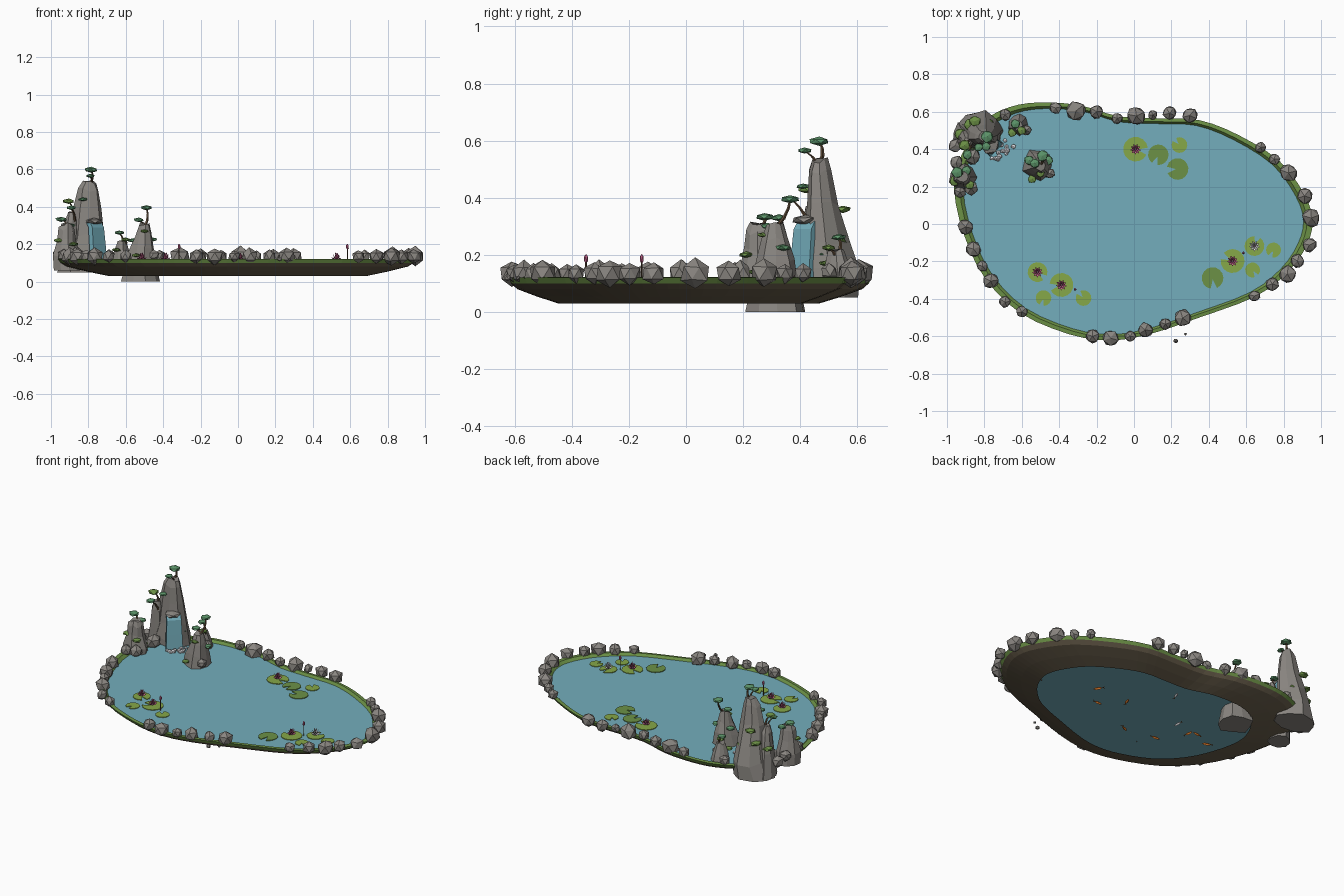
import bpy, bmesh, math, random
from mathutils import Vector, Matrix

if "Cube" in bpy.data.objects:
    bpy.data.objects.remove(bpy.data.objects["Cube"])

random.seed(4)


def material(name, *rgb):
    m = bpy.data.materials.new(name)
    lin = [((c / 255 + 0.055) / 1.055) ** 2.4 for c in rgb]
    m.diffuse_color = (*lin, 1)
    m.use_nodes = True
    m.node_tree.nodes["Principled BSDF"].inputs["Base Color"].default_value = m.diffuse_color
    return m


WATER = material("water_blue", 116, 174, 188)
GRASS = material("grass_green", 108, 145, 70)
DIRT = material("earth_brown", 106, 95, 76)
ROCK = material("rock_grey", 138, 134, 129)
LEAF = material("pine_green", 92, 148, 105)
LILY = material("lily_green", 134, 168, 72)
PINK = material("petal_pink", 190, 95, 135)
WHITE = material("foam_white", 222, 222, 226)
ORANGE = material("fish_orange", 225, 125, 45)
BARK = material("bark_brown", 98, 78, 58)


def add(name, verts, faces, mat):
    me = bpy.data.meshes.new(name)
    me.from_pydata([tuple(v) for v in verts], [], faces)
    me.materials.append(mat)
    ob = bpy.data.objects.new(name, me)
    bpy.context.collection.objects.link(ob)
    return ob


def loft(name, rings, mat, bottom=True, top=True):
    n = len(rings[0])
    verts = [v for r in rings for v in r]
    faces = [(k * n + i, k * n + (i + 1) % n, (k + 1) * n + (i + 1) % n, (k + 1) * n + i)
             for k in range(len(rings) - 1) for i in range(n)]
    if bottom:
        faces.append(tuple(reversed(range(n))))
    if top:
        faces.append(tuple(range(len(verts) - n, len(verts))))
    return add(name, verts, faces, mat)


def boulder(name, loc, size, mat, jitter=0.12, sub=1):
    bm = bmesh.new()
    bmesh.ops.create_icosphere(bm, subdivisions=sub, radius=1)
    turn = Matrix.Rotation(random.uniform(0, 6.3), 3, 'Z')
    for v in bm.verts:
        p = turn @ (v.co * random.uniform(1 - jitter, 1 + jitter))
        v.co = Vector(loc) + Vector(p[i] * size[i] for i in range(3))
    me = bpy.data.meshes.new(name)
    bm.to_mesh(me)
    bm.free()
    me.materials.append(mat)
    bpy.context.collection.objects.link(bpy.data.objects.new(name, me))


# Pond outline, smoothed through a few control points
CTRL = [(-.505, .65), (-.29, .635), (-.08, .575), (.14, .565), (.35, .555), (.56, .475),
        (.78, .335), (.91, .16), (.955, .02), (.925, -.11), (.83, -.25), (.655, -.385),
        (.35, -.5), (.08, -.59), (-.13, -.622), (-.345, -.59), (-.61, -.475), (-.8, -.285),
        (-.91, -.055), (-.962, .19), (-.92, .375), (-.8, .55), (-.665, .625)]
CTRL = [Vector(p) for p in reversed(CTRL)]
outline = []
for i in range(len(CTRL)):
    a, b, c, d = (CTRL[(i + k - 1) % len(CTRL)] for k in range(4))
    for t in (0, 1 / 3, 2 / 3):
        outline.append(.5 * (2 * b + (c - a) * t + (2 * a - 5 * b + 4 * c - d) * t * t
                             + (3 * b - a - 3 * c + d) * t ** 3))


def ring(s, z):
    return [(p.x * s, p.y * s, z) for p in outline]


# Basin, grass bank and water surface; the basin is open underneath
loft("basin", [ring(.72, .03), ring(.84, .054), ring(.95, .08), ring(.985, .1)], DIRT, False, False)
loft("grass_bank", [ring(.985, .1), ring(1, .12), ring(.968, .122), ring(.945, .103)], GRASS, False, False)
add("water_surface", ring(.957, .106), [tuple(range(len(outline)))], WATER)

# Boulders along the bank: x, y, radius
BANK = [(-.42, .62, .034), (-.31, .605, .053), (-.2, .6, .038), (-.09, .565, .032), (.013, .578, .052),
        (.1, .583, .027), (.19, .592, .038), (.297, .58, .043), (.677, .41, .032), (.75, .347, .032),
        (.826, .273, .048), (.912, .15, .043), (.948, .032, .05), (.938, -.112, .04), (.874, -.198, .038),
        (.82, -.267, .048), (.74, -.32, .038), (.644, -.385, .032), (.26, -.503, .048), (.168, -.535, .032),
        (.06, -.567, .043), (-.02, -.6, .032), (-.125, -.61, .043), (-.222, -.6, .038), (-.6, -.47, .032),
        (-.69, -.417, .032), (-.767, -.305, .043), (-.81, -.225, .032), (-.858, -.134, .043),
        (-.9, -.016, .044)]
for x, y, r in BANK:
    boulder("bank_boulder", (x, y, .135), (r * 1.05, r * 1.05, r * .95 + .004), ROCK, .1)
for x, y, r in [(.223, -.625, .013), (.275, -.588, .008)]:
    boulder("pebble", (x, y, .12), (r, r, r), ROCK)


# Tall faceted rocks: rings of z, x, y, radius x, radius y
def crag(name, levels, sides=9):
    wob = [random.uniform(.87, 1.13) for _ in range(sides)]
    rings = []
    for z, x, y, rx, ry in levels:
        row = []
        for i in range(sides):
            a = math.tau * i / sides
            w = wob[i] * random.uniform(.93, 1.07)
            row.append((x + rx * w * math.cos(a), y + ry * w * math.sin(a),
                        z + (random.uniform(-.012, .012) if z > .06 else 0)))
        rings.append(row)
    loft(name, rings, ROCK)


crag("waterfall_cliff", [(.05, -.83, .495, .13, .095), (.15, -.815, .5, .11, .1), (.25, -.81, .49, .09, .08),
                         (.38, -.805, .475, .075, .055), (.49, -.8, .468, .055, .04), (.53, -.795, .468, .035, .028)])
crag("side_spire", [(.06, -.9, .47, .07, .07), (.2, -.895, .455, .05, .055), (.32, -.89, .445, .035, .04),
                    (.37, -.89, .44, .02, .02)])
crag("left_crag", [(.06, -.915, .25, .07, .075), (.14, -.915, .25, .07, .07), (.22, -.918, .25, .05, .05),
                   (.28, -.915, .25, .042, .042), (.31, -.915, .25, .03, .03)])
crag("pond_crag", [(0, -.515, .32, .105, .105), (.1, -.515, .315, .08, .085), (.18, -.51, .315, .065, .07),
                   (.25, -.505, .315, .046, .048), (.31, -.5, .312, .028, .03)])
crag("small_crag", [(.08, -.62, .53, .05, .06), (.15, -.62, .53, .042, .045), (.21, -.62, .525, .022, .025)])
for x, y, r in [(-.86, .36, .045), (-.95, .33, .04), (-.955, .42, .04), (-.87, .19, .04), (-.93, .17, .035),
                (-.69, .585, .035), (-.575, .5, .03), (-.45, .27, .03)]:
    boulder("foot_boulder", (x, y, .14), (r, r, r), ROCK)

# Waterfall sheet leaving a ledge diagonally toward the pond
OUT, ACROSS = Vector((.707, -.707, 0)), Vector((.707, .707, 0))
sheet = []
for z, o, w in [(.1, .03, .05), (.2, .02, .047), (.29, .01, .044), (.32, -.01, .042)]:
    c = Vector((-.755, .415, z)) + OUT * o
    sheet.append([c - ACROSS * w - OUT * .03, c - ACROSS * w, c + ACROSS * w, c + ACROSS * w - OUT * .03])
loft("waterfall", sheet, WATER)
boulder("waterfall_ledge", (-.77, .42, .322), (.052, .052, .017), ROCK, .1)
for i in range(14):
    p = Vector((-.715, .395, .112)) + ACROSS * random.uniform(-.065, .065) + OUT * random.uniform(-.02, .04)
    r = random.uniform(.01, .018)
    boulder("foam", p, (r, r, r * .8), WHITE)


# Leaning trees: root point, crown point, crown radius
def tree(root, crown, r, mat=LEAF):
    a, b = Vector(root), Vector(crown)
    rings = []
    for t in (0, .35, .7, 1):
        c = a.lerp(b, t) + Vector((.012, .012, 0)) * math.sin(t * math.pi)
        w = .009 - .005 * t
        rings.append([c + Vector((w * math.cos(k * math.tau / 5), w * math.sin(k * math.tau / 5), 0))
                      for k in range(5)])
    loft("tree_trunk", rings, BARK)
    boulder("tree_crown", b, (r, r, r * .42), mat, .1)


tree((-.795, .468, .52), (-.785, .467, .598), .037)
tree((-.795, .468, .5), (-.79, .415, .565), .026)
tree((-.89, .44, .35), (-.905, .42, .43), .032, GRASS)
tree((-.88, .43, .3), (-.89, .37, .395), .028)
tree((-.915, .25, .29), (-.945, .275, .333), .033)
tree((-.91, .25, .27), (-.895, .285, .3), .028)
tree((-.5, .312, .29), (-.49, .365, .395), .034)
tree((-.5, .312, .28), (-.53, .325, .33), .028)
tree((-.62, .525, .19), (-.635, .535, .262), .028)
tree((-.62, .525, .17), (-.6, .5, .225), .026, GRASS)

# Moss shelves clinging to the rock faces
for x, y, z, r in [(-.85, .55, .36, .033), (-.78, .53, .25, .034), (-.88, .53, .28, .035), (-.735, .48, .2, .025),
                   (-.83, .41, .44, .025), (-.93, .48, .24, .035), (-.96, .23, .22, .03), (-.88, .21, .2, .028),
                   (-.56, .34, .22, .03), (-.46, .34, .225, .028), (-.545, .24, .14, .025), (-.65, .49, .17, .026),
                   (-.5, .27, .27, .022)]:
    boulder("moss_shelf", (x, y, z), (r, r, r * .4), random.choice((GRASS, GRASS, LEAF)))


# Notched lily pads and layered flowers
def pad(x, y, r, mat):
    start = random.uniform(0, 6.3)
    pts = [(x + r * .15 * math.cos(start), y + r * .15 * math.sin(start), .111)]
    for i in range(15):
        a = start + .3 + (math.tau - .6) * i / 14
        pts.append((x + r * math.cos(a), y + r * math.sin(a), .111))
    loft("lily_pad", [[(p[0], p[1], .107) for p in pts], pts], mat)


def flower(x, y, mat):
    verts, faces = [], []
    for count, reach, rise in ((9, .03, .018), (7, .02, .036), (5, .008, .045)):
        for k in range(count):
            a = k * math.tau / count + reach * 40
            d, s = Vector((math.cos(a), math.sin(a), 0)), Vector((-math.sin(a), math.cos(a), 0)) * .006
            base, up = Vector((x, y, .112)), Vector((0, 0, rise))
            n = len(verts)
            verts += [base, base + d * reach * .6 + up * .4 + s, base + d * reach + up,
                      base + d * reach * .6 + up * .4 - s]
            faces.append((n, n + 1, n + 2, n + 3))
    add("lily_flower", verts, faces, mat)
    boulder("flower_heart", (x, y, .122), (.007, .007, .008), PINK if mat == WHITE else WHITE)


for x, y, r, m in [(.008, .4, .066, LILY), (.13, .37, .055, GRASS), (.243, .422, .042, LILY),
                   (.233, .294, .058, GRASS), (-.516, -.257, .053, LILY), (-.388, -.326, .064, LILY),
                   (-.484, -.396, .042, LILY), (-.27, -.396, .042, LILY), (.527, -.198, .064, LILY),
                   (.42, -.289, .058, GRASS), (.644, -.118, .053, LILY), (.746, -.139, .04, LILY),
                   (.634, -.246, .04, LILY)]:
    pad(x, y, r, m)
for x, y, m in [(.008, .4, PINK), (-.516, -.257, PINK), (-.388, -.326, PINK), (.527, -.198, PINK),
                (.644, -.118, WHITE)]:
    flower(x, y, m)

# Closed buds on thin stems
for x, y in [(-.315, -.35), (.585, -.155)]:
    loft("bud_stem", [[(x + .003 * math.cos(k * 1.571), y + .003 * math.sin(k * 1.571), z) for k in range(4)]
                      for z in (.1, .18)], BARK)
    boulder("flower_bud", (x, y, .186), (.008, .008, .017), PINK, .03)

# Fish below the surface: tapered body and tail fin
for i, (x, y) in enumerate([(.3, .034), (.07, .016), (-.107, .257), (-.118, -.231), (-.33, -.2), (-.33, .016),
                            (-.5, -.01), (-.62, -.06), (-.45, -.04), (.2, -.1)]):
    a = random.uniform(0, 6.3)
    d, s = Vector((math.cos(a), math.sin(a), 0)), Vector((-math.sin(a), math.cos(a), 0))
    c, up = Vector((x, y, .07)), Vector((0, 0, 1))
    loft("fish", [[c + d * t + s * w, c + d * t + up * w, c + d * t - s * w, c + d * t - up * w]
                  for t, w in ((.033, .002), (.018, .008), (0, .009), (-.02, .003))],
         WHITE if i in (2, 5) else ORANGE)
    add("fish_tail", [c - d * .018, c - d * .038 + s * .012, c - d * .03, c - d * .038 - s * .012],
        [(0, 1, 2, 3)], ORANGE)

# Consistent outward normals on closed parts
for ob in bpy.context.collection.objects:
    bm = bmesh.new()
    bm.from_mesh(ob.data)
    if all(e.is_manifold for e in bm.edges):
        bmesh.ops.recalc_face_normals(bm, faces=bm.faces)
    bm.to_mesh(ob.data)
    bm.free()
